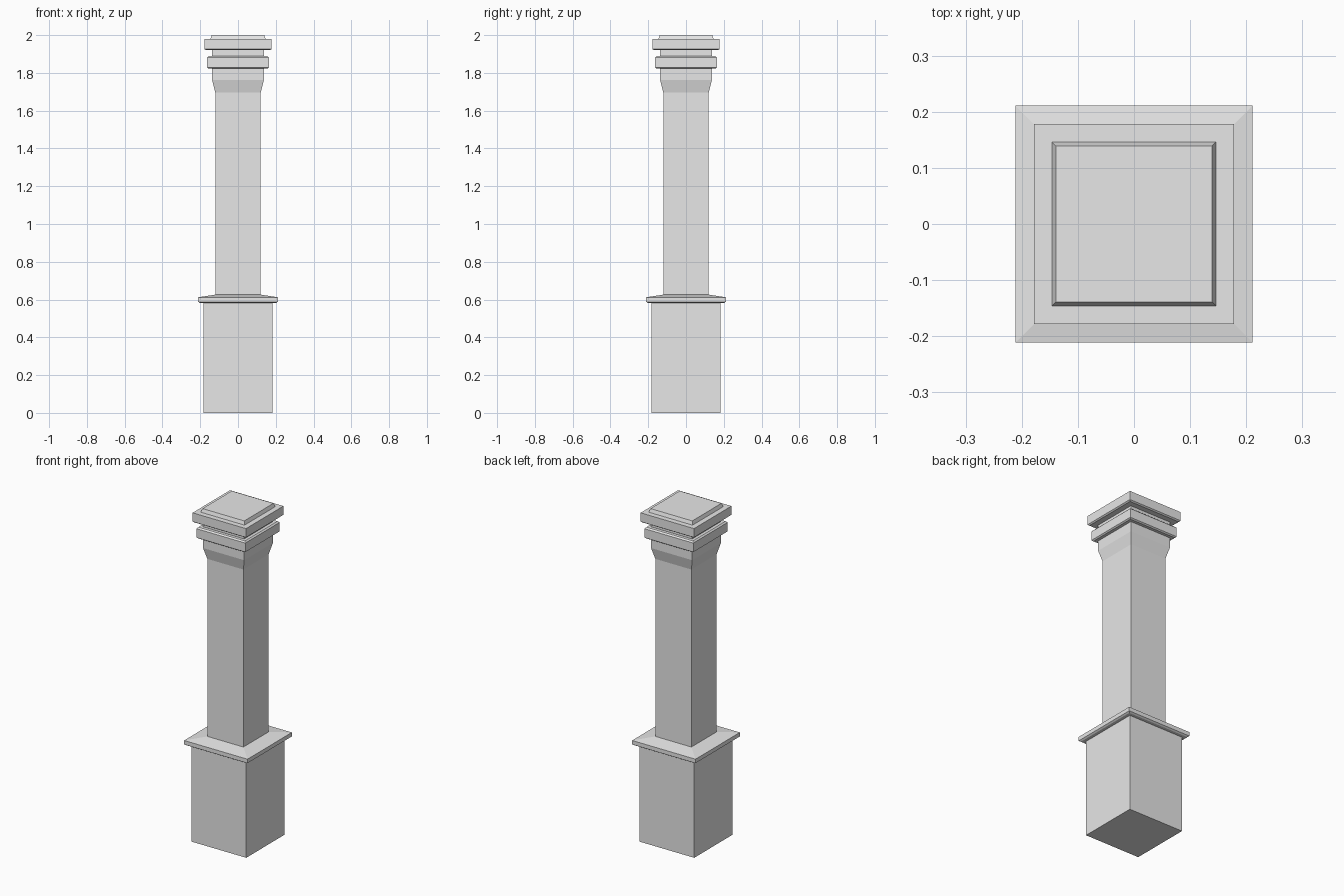
import bpy
import bmesh

cube = bpy.data.objects.get("Cube")
if cube:
    bpy.data.objects.remove(cube, do_unlink=True)

stone = bpy.data.materials.new("grey stone")
stone.use_nodes = True
GREY = (0.8, 0.8, 0.8, 1.0)
stone.diffuse_color = GREY
stone.node_tree.nodes["Principled BSDF"].inputs["Base Color"].default_value = GREY


def square_loft(name, profile):
    """Closed square section following (half width, height) points."""
    bm = bmesh.new()
    rings = [[bm.verts.new((sx * h, sy * h, z))
              for sx, sy in ((-1, -1), (1, -1), (1, 1), (-1, 1))]
             for h, z in profile]
    for low, high in zip(rings, rings[1:]):
        for i in range(4):
            j = (i + 1) % 4
            bm.faces.new((low[i], low[j], high[j], high[i]))
    bm.faces.new(rings[0][::-1])
    bm.faces.new(rings[-1])
    mesh = bpy.data.meshes.new(name)
    bm.to_mesh(mesh)
    bm.free()
    mesh.materials.append(stone)
    obj = bpy.data.objects.new(name, mesh)
    bpy.context.collection.objects.link(obj)


# Base block and its sloped ledge
square_loft("plinth", [(0.183, 0), (0.183, 0.582)])
square_loft("plinth_ledge", [(0.202, 0.582), (0.211, 0.588), (0.211, 0.612), (0.12, 0.626)])

# Shaft widening into the capital
square_loft("shaft", [(0.12, 0.626), (0.12, 1.695)])
square_loft("capital_flare", [(0.12, 1.695), (0.137, 1.762), (0.137, 1.822)])

# Capital moulding, neck and top slab
square_loft("capital_band", [(0.155, 1.822), (0.163, 1.828), (0.163, 1.882), (0.155, 1.89)])
square_loft("capital_neck", [(0.137, 1.89), (0.137, 1.92)])
square_loft("top_slab", [(0.17, 1.92), (0.178, 1.926), (0.178, 1.979)])
square_loft("top_cap", [(0.146, 1.979), (0.139, 2.0)])
